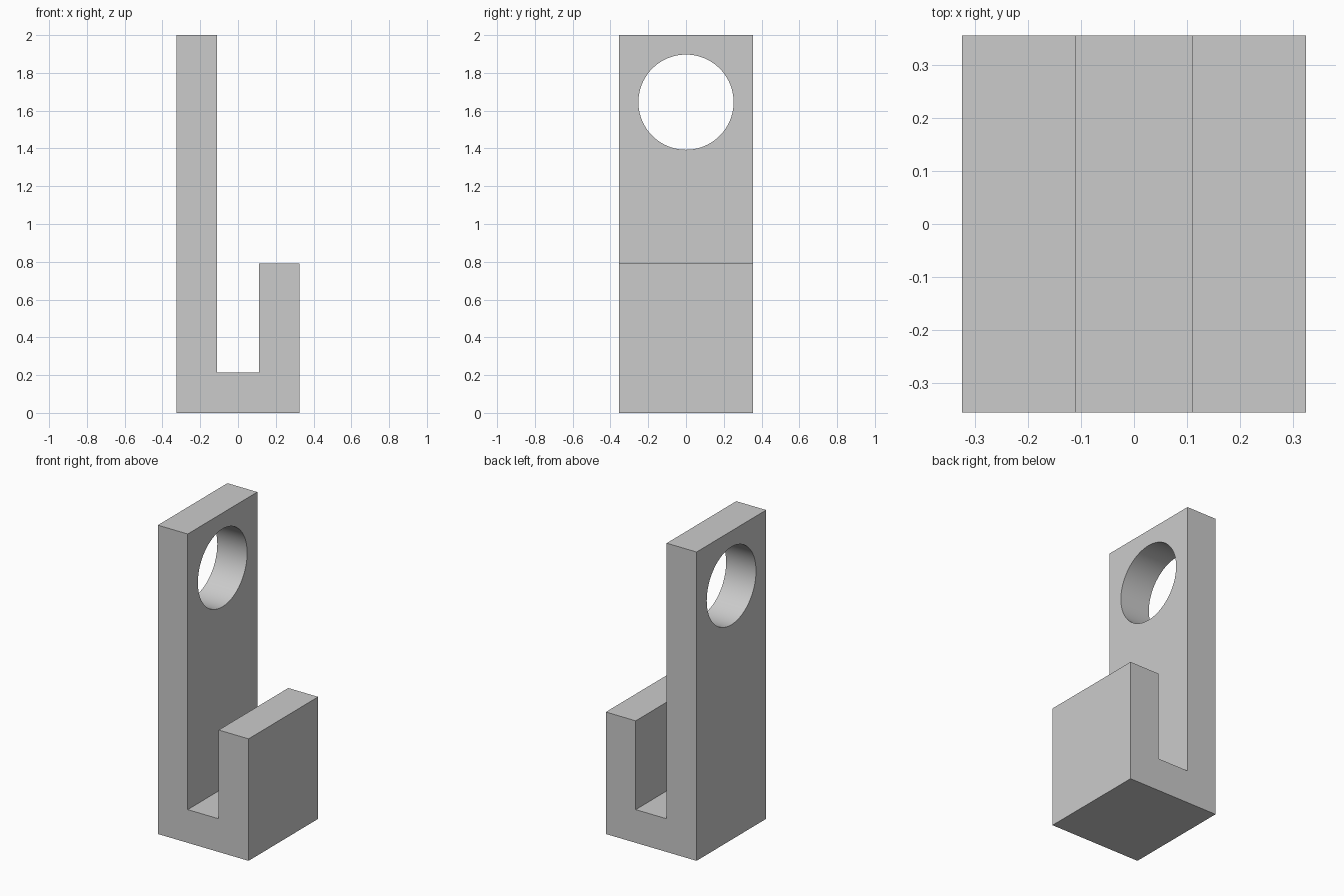
import bpy
import bmesh
import math

cube = bpy.data.objects.get("Cube")
if cube:
    bpy.data.objects.remove(cube, do_unlink=True)

# Overall sizes
HALF_W, HALF_D, HEIGHT = 0.325, 0.356, 2.0
SLOT, FLOOR, LIP = 0.111, 0.215, 0.79
HOLE_Z, HOLE_R = 1.645, 0.252

grey = bpy.data.materials.new("light_grey")
grey.use_nodes = True
colour = (0.6, 0.6, 0.6, 1)
grey.diffuse_color = colour
grey.node_tree.nodes["Principled BSDF"].inputs["Base Color"].default_value = colour

# Hook body: J-shaped side profile extruded through the depth
profile = [(-HALF_W, 0), (HALF_W, 0), (HALF_W, LIP), (SLOT, LIP),
           (SLOT, FLOOR), (-SLOT, FLOOR), (-SLOT, HEIGHT), (-HALF_W, HEIGHT)]
bm = bmesh.new()
face = bm.faces.new([bm.verts.new((x, -HALF_D, z)) for x, z in profile])
ext = bmesh.ops.extrude_face_region(bm, geom=[face])
verts = [v for v in ext["geom"] if isinstance(v, bmesh.types.BMVert)]
bmesh.ops.translate(bm, verts=verts, vec=(0, 2 * HALF_D, 0))
bmesh.ops.recalc_face_normals(bm, faces=bm.faces)
mesh = bpy.data.meshes.new("hook_body")
bm.to_mesh(mesh)
bm.free()
mesh.materials.append(grey)
hook = bpy.data.objects.new("hook_body", mesh)
bpy.context.collection.objects.link(hook)

# Round mounting hole through the tall back plate
bpy.ops.mesh.primitive_cylinder_add(
    vertices=96, radius=HOLE_R, depth=0.6,
    location=(-(HALF_W + SLOT) / 2, 0, HOLE_Z), rotation=(0, math.pi / 2, 0))
cutter = bpy.context.object
cutter.name = "hole_cutter"
cutter.data.materials.append(grey)
cut = hook.modifiers.new("mounting_hole", "BOOLEAN")
cut.operation = "DIFFERENCE"
cut.solver = "EXACT"
cut.object = cutter

# Apply the cut, drop the helper and smooth the bore
bpy.ops.object.select_all(action="DESELECT")
hook.select_set(True)
bpy.context.view_layer.objects.active = hook
bpy.ops.object.modifier_apply(modifier=cut.name)
bpy.data.objects.remove(cutter, do_unlink=True)
bpy.ops.object.shade_smooth_by_angle(angle=math.radians(30))
